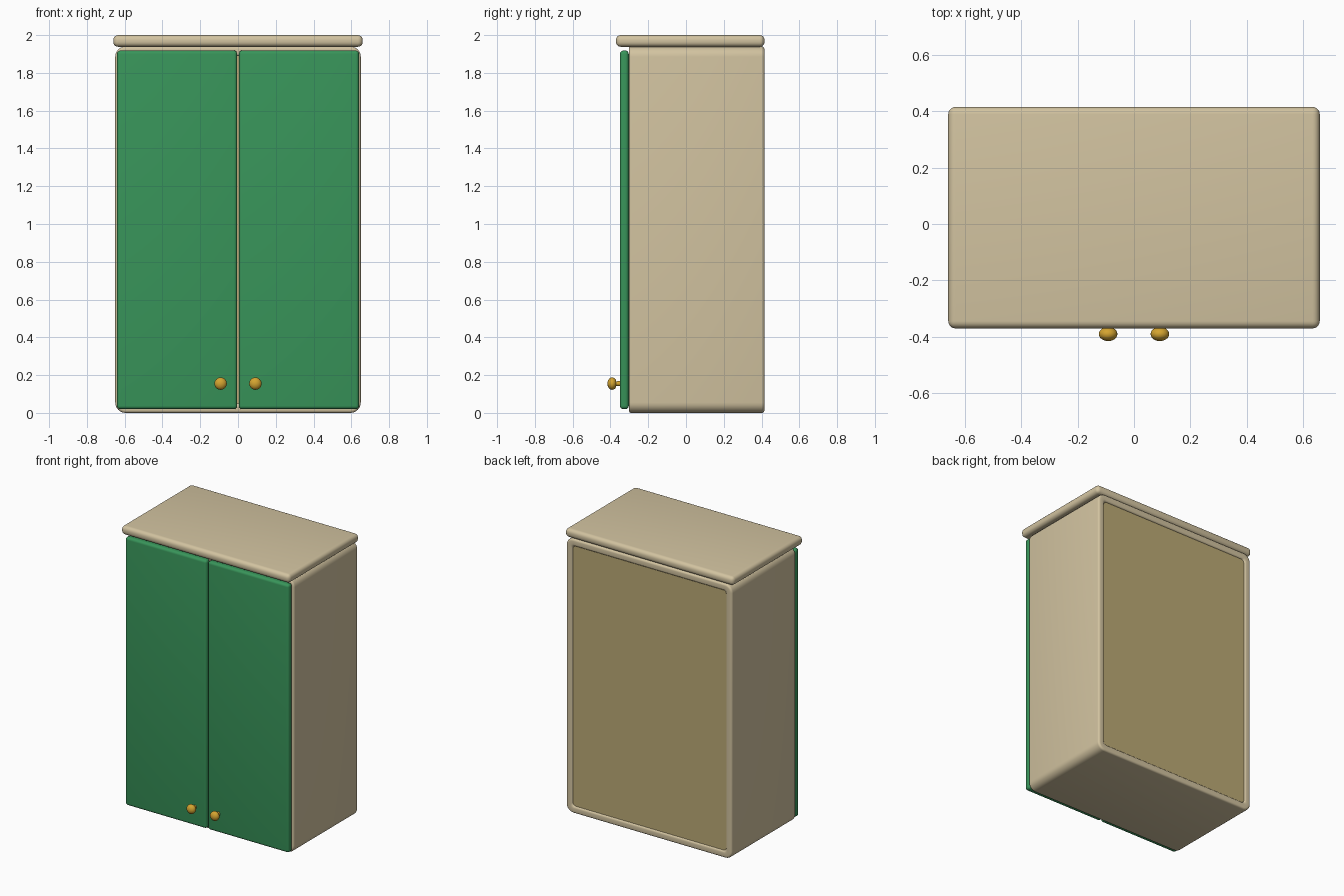
import bpy, bmesh, math
from mathutils import Vector

if "Cube" in bpy.data.objects:
    bpy.data.objects.remove(bpy.data.objects["Cube"])


def material(name, rgb):
    m = bpy.data.materials.new(name)
    lin = [(c / 255 / 12.92) if c <= 10 else ((c / 255 + 0.055) / 1.055) ** 2.4 for c in rgb]
    m.diffuse_color = (*lin, 1)
    m.use_nodes = True
    m.node_tree.nodes["Principled BSDF"].inputs["Base Color"].default_value = m.diffuse_color
    return m


CREAM = material("cream", (210, 195, 160))
GREEN = material("green", (56, 149, 90))
KHAKI = material("khaki", (188, 170, 118))
GOLD = material("gold", (212, 164, 48))


def finish(bm, name, mat):
    bmesh.ops.recalc_face_normals(bm, faces=bm.faces)
    me = bpy.data.meshes.new(name)
    bm.to_mesh(me)
    bm.free()
    me.materials.append(mat)
    ob = bpy.data.objects.new(name, me)
    bpy.context.collection.objects.link(ob)
    bpy.ops.object.select_all(action='DESELECT')
    bpy.context.view_layer.objects.active = ob
    ob.select_set(True)
    bpy.ops.object.shade_smooth_by_angle(angle=math.radians(35))
    return ob


def box(name, lo, hi, bevel, mat):
    """Box between two corners with rounded edges."""
    bm = bmesh.new()
    bmesh.ops.create_cube(bm, size=1)
    lo, hi = Vector(lo), Vector(hi)
    for v in bm.verts:
        v.co = Vector(((lo[i] + hi[i]) / 2 + v.co[i] * (hi[i] - lo[i])) for i in range(3))
    bmesh.ops.bevel(bm, geom=bm.edges[:], offset=bevel, segments=5, profile=0.5, affect='EDGES')
    return finish(bm, name, mat)


def arc_rect(x0, x1, z0, z1, r, n=6):
    """Points round a rectangle with rounded corners."""
    pts = []
    for k, (cx, cz) in enumerate(((x1 - r, z1 - r), (x0 + r, z1 - r), (x0 + r, z0 + r), (x1 - r, z0 + r))):
        for i in range(n + 1):
            a = math.pi / 2 * (k + i / n)
            pts.append((cx + r * math.cos(a), cz + r * math.sin(a)))
    return pts


# Cabinet shell: rounded wall section swept round the carcass outline
W, H, Y0, Y1, WALL = 0.65, 1.94, -0.303, 0.415, 0.05
bm = bmesh.new()
rings = []
for inset, y in arc_rect(0, WALL, Y0, Y1, 0.014, 4):
    outline = arc_rect(-W + inset, W - inset, inset, H - inset, max(0.055 - inset, 0.022))
    rings.append([bm.verts.new((x, y, z)) for x, z in outline])
for a, b in zip(rings, rings[1:] + rings[:1]):
    for i in range(len(a)):
        j = (i + 1) % len(a)
        bm.faces.new((a[i], a[j], b[j], b[i]))
finish(bm, "cabinet_shell", CREAM)

# Back panel set inside the shell
bm = bmesh.new()
outline = arc_rect(-W + WALL, W - WALL, WALL, H - WALL, 0.022)
front = [bm.verts.new((x, 0.385, z)) for x, z in outline]
back = [bm.verts.new((x, 0.406, z)) for x, z in outline]
bm.faces.new(front)
bm.faces.new(back)
for i in range(len(outline)):
    j = (i + 1) % len(outline)
    bm.faces.new((front[i], front[j], back[j], back[i]))
finish(bm, "back_panel", KHAKI)

# Overhanging top board
box("top_board", (-0.66, -0.371, 1.938), (0.66, 0.416, 2.0), 0.026, CREAM)

# Doors and turned knobs, one pair
for side, s in (("left", -1), ("right", 1)):
    xs = sorted((s * 0.004, s * 0.641))
    box(side + "_door", (xs[0], -0.35, 0.02), (xs[1], -0.303, 1.918), 0.018, GREEN)

    bm = bmesh.new()
    profile = [(0.016, -0.345), (0.013, -0.353), (0.012, -0.372)]
    for i in range(2, 12):
        a = math.pi * i / 12
        profile.append((0.033 * math.sin(a), -0.391 + 0.025 * math.cos(a)))
    profile.append((0, -0.416))
    vs = [bm.verts.new((r, y, 0)) for r, y in profile]
    es = [bm.edges.new(p) for p in zip(vs, vs[1:])]
    bmesh.ops.spin(bm, geom=vs + es, cent=(0, 0, 0), axis=(0, 1, 0),
                   angle=math.tau, steps=24)
    bmesh.ops.remove_doubles(bm, verts=bm.verts, dist=0.0005)
    bmesh.ops.translate(bm, verts=bm.verts, vec=(s * 0.092, 0, 0.155))
    finish(bm, side + "_knob", GOLD)
